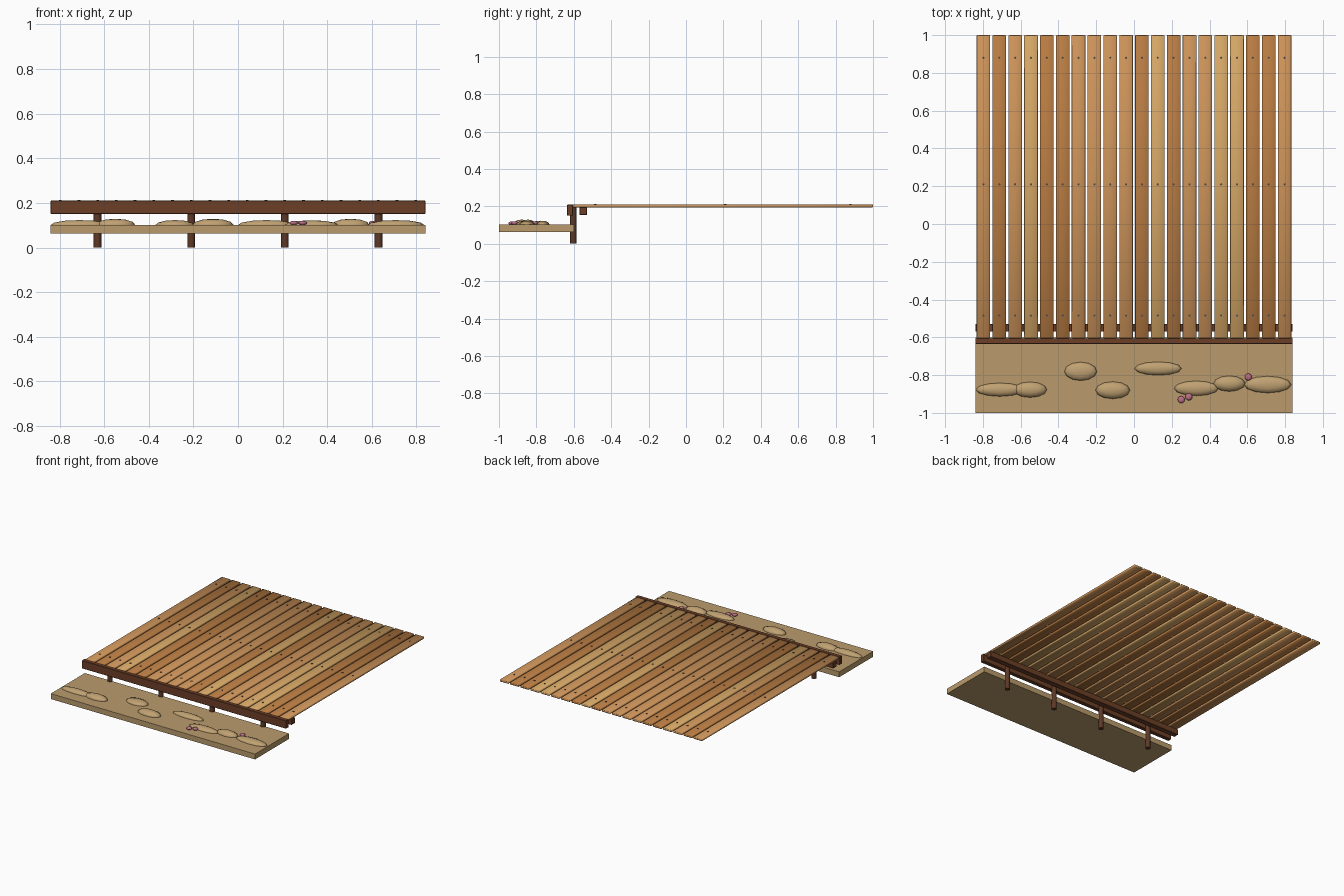
import bpy
from mathutils import Vector

if "Cube" in bpy.data.objects:
    bpy.data.objects.remove(bpy.data.objects["Cube"])

def mat(name, rgb):
    m = bpy.data.materials.new(name)
    m.diffuse_color = (*rgb, 1)
    m.use_nodes = True
    m.node_tree.nodes["Principled BSDF"].inputs["Base Color"].default_value = m.diffuse_color
    return m

PLANKS = {"m": mat("mid_wood", (0.60, 0.29, 0.10)),
          "d": mat("red_wood", (0.48, 0.20, 0.055)),
          "l": mat("light_wood", (0.66, 0.38, 0.13))}
DARK = mat("dark_wood", (0.15, 0.05, 0.02))
POST = mat("post_wood", (0.11, 0.04, 0.02))
SAND = mat("sand", (0.49, 0.33, 0.15))
MOUND = mat("sand_mound", (0.53, 0.36, 0.17))
NAIL = mat("nail", (0.08, 0.07, 0.07))
SHELL = mat("shell", (0.50, 0.16, 0.24))

def finish(name, m, smooth=True):
    o = bpy.context.object
    o.name = name
    o.data.materials.append(m)
    if smooth:
        bpy.ops.object.shade_smooth()
    return o

def box(name, lo, hi, m, bevel=0, smooth=False):
    lo, hi = Vector(lo), Vector(hi)
    bpy.ops.mesh.primitive_cube_add(size=1, location=(lo + hi) / 2)
    bpy.context.object.scale = hi - lo
    bpy.ops.object.transform_apply(location=False, rotation=False)
    o = finish(name, m, smooth)
    if bevel:
        b = o.modifiers.new("bevel", "BEVEL")
        b.width, b.segments = bevel, 1
    return o

def cyl(name, loc, r, h, sides, m):
    bpy.ops.mesh.primitive_cylinder_add(vertices=sides, radius=r, depth=h, location=loc)
    finish(name, m, False)
    bpy.ops.object.shade_smooth_by_angle(angle=0.9)

def blob(name, loc, size, seg, rings, m):
    bpy.ops.mesh.primitive_uv_sphere_add(segments=seg, ring_count=rings, radius=1,
                                         location=loc, rotation=(0, 0, 0))
    bpy.context.object.scale = size
    bpy.ops.object.transform_apply(location=False, rotation=False)
    finish(name, m)

# Deck planks, each with three nails
for i, c in enumerate("mdmlddmmmmdldmmllddm"):
    x = (i - 9.5) * 0.0839
    box(f"plank_{i}", (x - 0.036, -0.605, 0.194), (x + 0.036, 1, 0.21), PLANKS[c], 0.003, True)
    for j, y in enumerate((0.88, 0.21, -0.485)):
        cyl(f"nail_{i}_{j}", (x, y, 0.21), 0.006, 0.006, 8, NAIL)

# Front fascia and joist behind the posts
box("front_beam", (-0.84, -0.635, 0.15), (0.84, -0.605, 0.21), DARK, 0.002)
box("joist", (-0.84, -0.57, 0.153), (0.84, -0.53, 0.195), DARK, 0.002)

# Support posts
for i in range(4):
    cyl(f"post_{i}", (-0.63 + 0.42 * i, -0.603, 0.098), 0.018, 0.196, 10, POST)

# Sand strip with low mounds: x from, x to, y centre, y half width, height
box("sand_strip", (-0.84, -1, 0.062), (0.84, -0.6, 0.102), SAND)
for i, (a, b, y, w, h) in enumerate((
        (-0.84, -0.58, -0.877, 0.036, 0.022), (-0.64, -0.46, -0.877, 0.042, 0.028),
        (-0.37, -0.195, -0.78, 0.05, 0.022), (-0.205, -0.02, -0.88, 0.046, 0.028),
        (0.0, 0.255, -0.765, 0.036, 0.022), (0.21, 0.45, -0.87, 0.04, 0.021),
        (0.42, 0.59, -0.845, 0.042, 0.028), (0.58, 0.835, -0.85, 0.045, 0.022))):
    blob(f"sand_mound_{i}", ((a + b) / 2, y, 0.101), ((b - a) / 2, w, h), 12, 6, MOUND)

# Small shells
for i, (x, y) in enumerate(((0.25, -0.93), (0.29, -0.915), (0.605, -0.81))):
    blob(f"shell_{i}", (x, y, 0.11), (0.019, 0.019, 0.01), 12, 8, SHELL)
